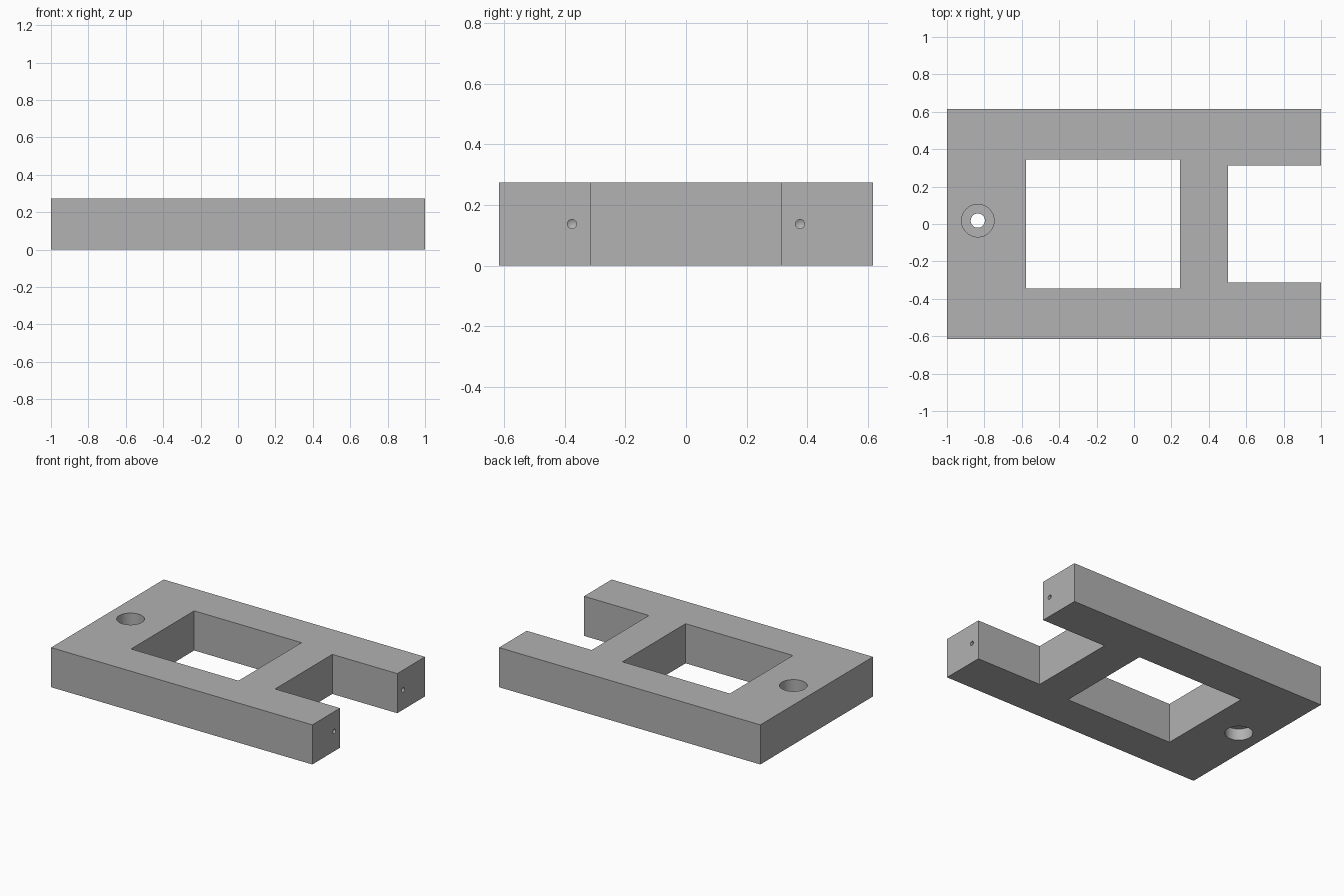
import bpy
import bmesh
import math
from mathutils import Matrix, Vector

cube = bpy.data.objects.get("Cube")
if cube:
    bpy.data.objects.remove(cube, do_unlink=True)

HEIGHT = 0.274
HALF_Y = 0.616
MARGIN = 0.1

grey = bpy.data.materials.new("plain grey")
grey.use_nodes = True
colour = (0.445, 0.445, 0.445, 1)
grey.diffuse_color = colour
grey.node_tree.nodes["Principled BSDF"].inputs["Base Color"].default_value = colour


def add_object(name, bm):
    bmesh.ops.recalc_face_normals(bm, faces=bm.faces)
    mesh = bpy.data.meshes.new(name)
    bm.to_mesh(mesh)
    bm.free()
    mesh.materials.append(grey)
    obj = bpy.data.objects.new(name, mesh)
    bpy.context.collection.objects.link(obj)
    return obj


def prism(name, outline, z0, z1):
    """Extrude a flat outline upward."""
    bm = bmesh.new()
    face = bm.faces.new([bm.verts.new((x, y, z0)) for x, y in outline])
    top = bmesh.ops.extrude_face_region(bm, geom=[face])["geom"]
    verts = [v for v in top if isinstance(v, bmesh.types.BMVert)]
    bmesh.ops.translate(bm, verts=verts, vec=(0, 0, z1 - z0))
    return add_object(name, bm)


def lathe(name, profile, matrix, steps):
    """Revolve (radius, height) points that start and end on the axis."""
    bm = bmesh.new()
    verts = [bm.verts.new((r, 0, z)) for r, z in profile]
    edges = [bm.edges.new(pair) for pair in zip(verts, verts[1:])]
    bmesh.ops.spin(bm, geom=verts + edges, cent=(0, 0, 0), axis=(0, 0, 1),
                   angle=math.tau, steps=steps)
    bmesh.ops.remove_doubles(bm, verts=bm.verts, dist=0.0001)
    bmesh.ops.transform(bm, matrix=matrix, verts=bm.verts)
    return add_object(name, bm)


# Fork-shaped plate with an open slot between two prongs
upper = [(1, HALF_Y), (1, 0.313), (0.503, 0.313)]
lower = [(x, -y) for x, y in reversed(upper)]
plate = prism("bracket_plate", [(-1, -HALF_Y), (-1, HALF_Y)] + upper + lower, 0, HEIGHT)

# Rectangular window
window = prism("window_cutter",
               [(-0.577, -0.345), (0.245, -0.345), (0.245, 0.345), (-0.577, 0.345)],
               -MARGIN, HEIGHT + MARGIN)

# Through hole with a counterbore from each face
wide, narrow = 0.087, 0.038
low_step, high_step = 0.08, 0.165
top, bottom = HEIGHT + MARGIN, -MARGIN
bolt_hole = lathe("bolt_hole_cutter",
                  [(0, bottom), (wide, bottom), (wide, low_step), (narrow, low_step),
                   (narrow, high_step), (wide, high_step), (wide, top), (0, top)],
                  Matrix.Translation((-0.835, 0.018, 0)), 64)
cutters = [window, bolt_hole]

# Blind drilled holes with pointed ends in the prong tips
for side in (-1, 1):
    turn = Matrix.Translation((1, side * 0.376, HEIGHT / 2)) @ Matrix.Rotation(-math.pi / 2, 4, "Y")
    cutters.append(lathe("prong_hole_cutter",
                         [(0, -MARGIN), (0.015, -MARGIN), (0.015, 0.15), (0, 0.159)],
                         turn, 32))

# Cut the openings and keep only the finished plate
for cutter in cutters:
    mod = plate.modifiers.new(cutter.name, "BOOLEAN")
    mod.operation = "DIFFERENCE"
    mod.solver = "EXACT"
    mod.object = cutter
bpy.ops.object.select_all(action="DESELECT")
bpy.context.view_layer.objects.active = plate
plate.select_set(True)
for mod in list(plate.modifiers):
    bpy.ops.object.modifier_apply(modifier=mod.name)
for cutter in cutters:
    bpy.data.objects.remove(cutter, do_unlink=True)
bpy.ops.object.shade_smooth_by_angle(angle=math.radians(30))
